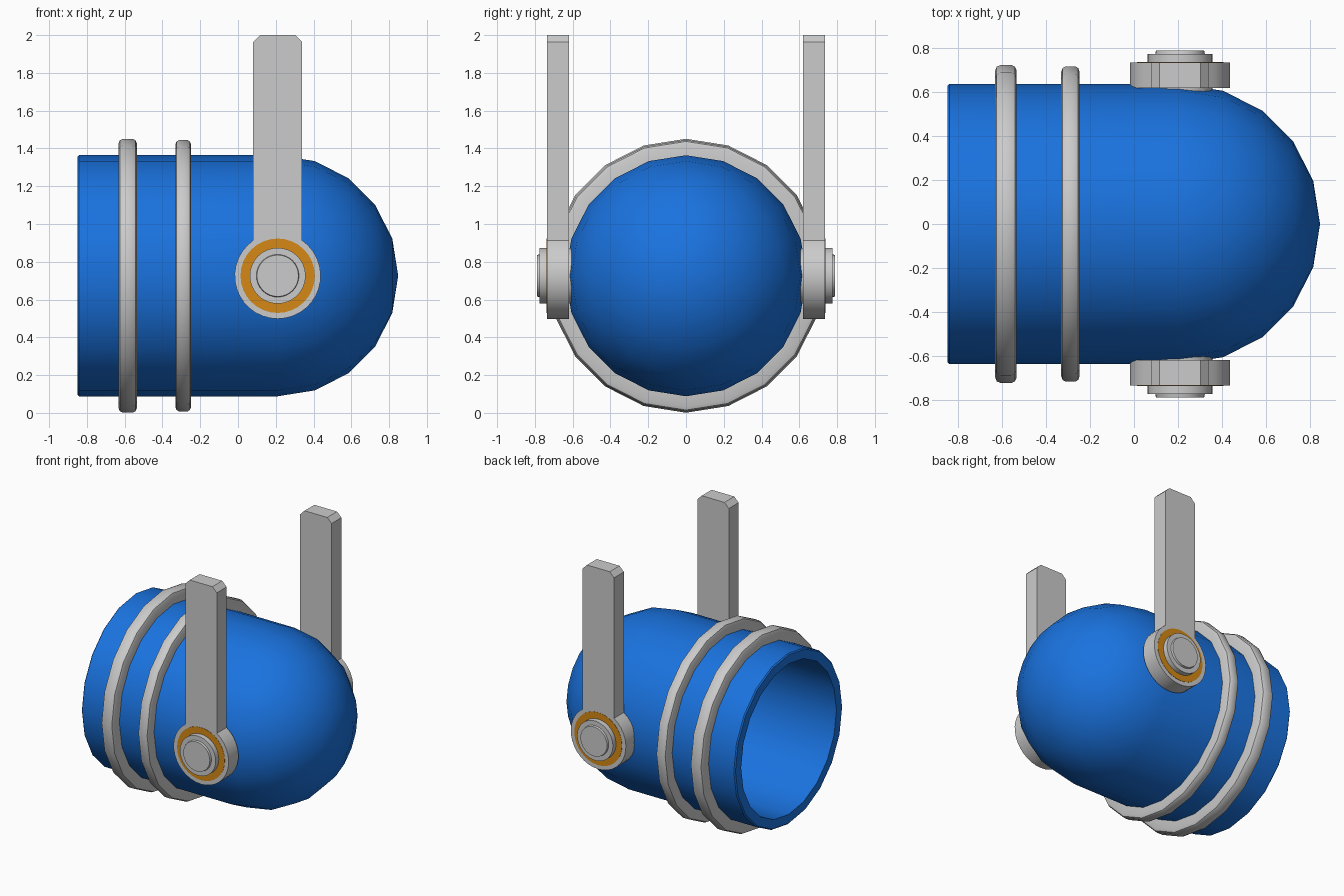
import bpy, bmesh
from math import sin, cos, pi, asin
from mathutils import Vector

if "Cube" in bpy.data.objects:
    bpy.data.objects.remove(bpy.data.objects["Cube"])

CZ = 0.726          # height of the body axis
PX = 0.21           # pivot position along the body


def material(name, rgb):
    m = bpy.data.materials.new(name)
    m.diffuse_color = (*rgb, 1)
    m.use_nodes = True
    m.node_tree.nodes["Principled BSDF"].inputs["Base Color"].default_value = m.diffuse_color
    return m


blue = material("blue_paint", (0.01, 0.17, 0.74))
orange = material("orange_washer", (0.66, 0.25, 0.008))


def finish(bm, name, mat=None, angle=35):
    bmesh.ops.remove_doubles(bm, verts=bm.verts, dist=1e-5)
    bmesh.ops.recalc_face_normals(bm, faces=bm.faces)
    me = bpy.data.meshes.new(name)
    bm.to_mesh(me)
    bm.free()
    ob = bpy.data.objects.new(name, me)
    bpy.context.collection.objects.link(ob)
    if mat:
        me.materials.append(mat)
    bpy.ops.object.select_all(action='DESELECT')
    ob.select_set(True)
    bpy.context.view_layer.objects.active = ob
    bpy.ops.object.shade_smooth_by_angle(angle=angle * pi / 180)
    return ob


def lathe(name, profile, origin, axis, sides, mat=None, closed=False):
    """Spin (distance along axis, radius) points around the axis."""
    axis, origin = Vector(axis), Vector(origin)
    bm = bmesh.new()
    vs = [bm.verts.new(origin + axis * a + Vector((0, 0, r))) for a, r in profile]
    pairs = list(zip(vs, vs[1:])) + ([(vs[-1], vs[0])] if closed else [])
    edges = [bm.edges.new(p) for p in pairs]
    bmesh.ops.spin(bm, geom=vs + edges, cent=origin, axis=axis, angle=2 * pi,
                   steps=sides, use_merge=True)
    return finish(bm, name, mat)


# Hollow body: outer wall, rounded nose, then the inner wall back to the rim
def dome(r):
    return [(PX + r * sin(i * pi / 10), r * cos(i * pi / 10)) for i in range(5)] + [(PX + r, 0)]


R, RI = 0.638, 0.563
profile = [(-0.85, RI), (-0.85, R - 0.008), (-0.842, R)] + dome(R)
inner = dome(RI)[::-1] + [(-0.85, RI)]
lathe("body_shell", profile + inner, (0, 0, CZ), (1, 0, 0), 20, blue)

# Raised bands around the rear
for name, x, w, r in (("rear_band", -0.584, 0.049, 0.725),
                      ("front_band", -0.29, 0.042, 0.719)):
    section = [(-w, 0.61), (-w, r - 0.026), (-w * 0.85, r - 0.008), (-w * 0.5, r),
               (w * 0.5, r), (w * 0.85, r - 0.008), (w, r - 0.026), (w, 0.61)]
    lathe(name, section, (x, 0, CZ), (1, 0, 0), 20, closed=True)

# Side brackets: arm and round hub in one outline, with washer and bolt cap
HUB, HALF, CH = 0.228, 0.13, 0.036
for side, s in (("front", -1), ("back", 1)):
    a0 = asin(HALF / HUB)
    n = 28
    outline = [(HALF, 2 - CH), (HALF - CH, 2), (CH - HALF, 2), (-HALF, 2 - CH)]
    for i in range(n + 1):
        a = -a0 - (2 * pi - 2 * a0) * i / n
        outline.append((HUB * sin(a), CZ + HUB * cos(a)))
    bm = bmesh.new()
    face = bm.faces.new([bm.verts.new((PX + x, s * 0.62, z)) for x, z in outline])
    ext = bmesh.ops.extrude_face_region(bm, geom=[face], use_keep_orig=True)["geom"]
    bmesh.ops.translate(bm, vec=(0, s * 0.116, 0),
                        verts=[g for g in ext if isinstance(g, bmesh.types.BMVert)])
    finish(bm, side + "_bracket", angle=25)

    lathe(side + "_washer", [(0.70, 0), (0.70, 0.197), (0.738, 0.197), (0.738, 0)],
          (PX, 0, CZ), (0, s, 0), 32, orange)
    lathe(side + "_bolt", [(0.60, 0), (0.60, 0.148), (0.775, 0.148), (0.775, 0.113),
                           (0.79, 0.110), (0.79, 0)],
          (PX, 0, CZ), (0, s, 0), 32)
    # the lathe's distance runs along the bracket's outward direction
